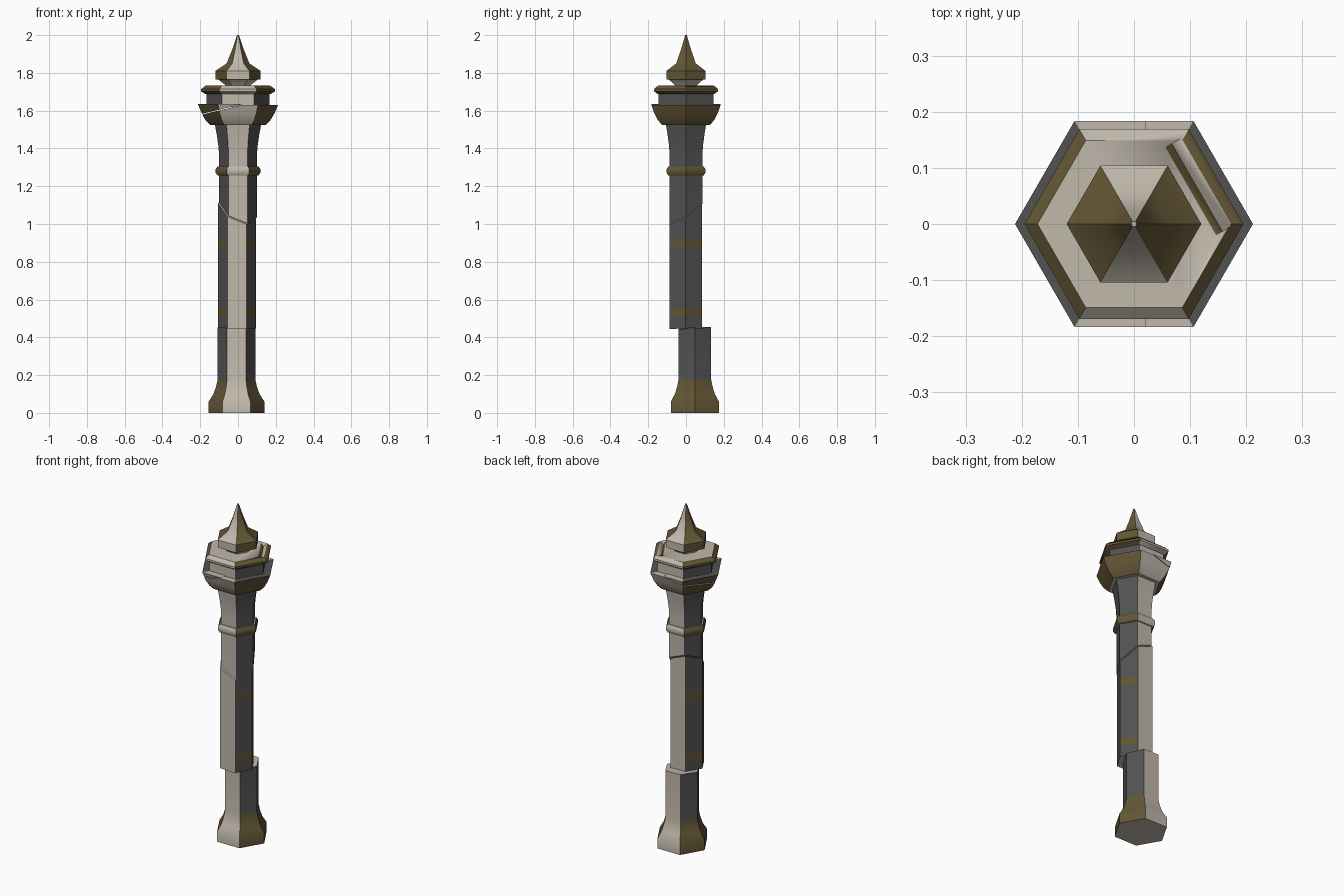
import bpy, bmesh, math
from mathutils import Vector

if "Cube" in bpy.data.objects:
    bpy.data.objects.remove(bpy.data.objects["Cube"])


def material(name, color):
    m = bpy.data.materials.new(name)
    m.diffuse_color = (*color, 1)
    m.use_nodes = True
    m.node_tree.nodes["Principled BSDF"].inputs["Base Color"].default_value = m.diffuse_color
    return m


STONE, SLATE, BRONZE = 0, 1, 2
MATS = [material("pale_stone", (0.53, 0.48, 0.41)),
        material("dark_slate", (0.085, 0.085, 0.087)),
        material("dull_bronze", (0.125, 0.092, 0.035))]


def finish(name, bm):
    """Turn a bmesh into a smooth-by-angle object."""
    bmesh.ops.recalc_face_normals(bm, faces=bm.faces)
    me = bpy.data.meshes.new(name)
    bm.to_mesh(me)
    bm.free()
    for m in MATS:
        me.materials.append(m)
    ob = bpy.data.objects.new(name, me)
    bpy.context.collection.objects.link(ob)
    bpy.ops.object.select_all(action='DESELECT')
    ob.select_set(True)
    bpy.context.view_layer.objects.active = ob
    bpy.ops.object.shade_smooth_by_angle(angle=math.radians(35))
    return ob


def hex_part(name, rings, above=None, below=None, offset=(0, 0, 0)):
    """Stack hexagons (radius, z, side colour of the band above the ring).
    Front and back stay stone; above / below are (point, normal) break planes."""
    bm = bmesh.new()
    loops = [[bm.verts.new((r * math.cos(math.pi / 3 * i), r * math.sin(math.pi / 3 * i), z))
              for i in range(6)] for r, z, c in rings]
    for (lo, hi, ring) in zip(loops, loops[1:], rings):
        for i in range(6):
            j = (i + 1) % 6
            f = bm.faces.new((lo[i], lo[j], hi[j], hi[i]))
            f.material_index = STONE if i in (1, 4) else ring[2]
    bm.faces.new(loops[0][::-1])
    bm.faces.new(loops[-1])
    for plane, sign in ((above, 1), (below, -1)):
        if plane:
            cut = bmesh.ops.bisect_plane(
                bm, geom=bm.verts[:] + bm.edges[:] + bm.faces[:], dist=1e-5,
                plane_co=plane[0], plane_no=Vector(plane[1]) * sign, clear_inner=True)
            edges = [e for e in cut['geom_cut'] if isinstance(e, bmesh.types.BMEdge)]
            for f in bmesh.ops.holes_fill(bm, edges=edges, sides=0)['faces']:
                f.material_index = STONE
    bmesh.ops.translate(bm, verts=bm.verts, vec=offset)
    return finish(name, bm)


# Break planes through the shaft and the bowl
low_break = ((0, 0, 0.45), (0.03, -0.05, 1))
high_break = ((0, 0, 1.07), (0.4, -0.6, 1))
bowl_break = ((0, 0, 1.625), (-0.24, 0, 1))

# Foot and lower shaft, slid backwards
hex_part("foot", [(0.147, 0, BRONZE), (0.147, 0.06, BRONZE), (0.122, 0.1, BRONZE),
                  (0.108, 0.14, BRONZE), (0.1, 0.175, SLATE), (0.1, 0.6, SLATE)],
         below=low_break, offset=(-0.008, 0.047, 0))

# Middle shaft with two inlaid side bands
hex_part("middle_shaft", [(0.1, 0.35, SLATE), (0.1, 0.51, BRONZE), (0.1, 0.553, SLATE),
                          (0.1, 0.877, BRONZE), (0.1, 0.92, SLATE), (0.1, 1.3, SLATE)],
         above=low_break, below=high_break, offset=(-0.006, -0.002, 0))

# Upper shaft flaring below the bowl
hex_part("upper_shaft", [(0.1, 0.9, SLATE), (0.1, 1.36, SLATE), (0.104, 1.41, SLATE),
                         (0.112, 1.465, SLATE), (0.124, 1.53, SLATE)],
         above=high_break, offset=(0, 0, 0.005))

# Collar ring
hex_part("collar", [(0.108, 1.257, BRONZE), (0.118, 1.27, BRONZE),
                    (0.118, 1.292, BRONZE), (0.108, 1.305, BRONZE)])

# Bowl, cracked in two
bowl = [(0.145, 1.523, BRONZE), (0.172, 1.55, BRONZE), (0.194, 1.587, BRONZE),
        (0.212, 1.63, SLATE), (0.17, 1.63, SLATE)]
hex_part("bowl", bowl, below=bowl_break)
hex_part("bowl_shard", bowl, above=bowl_break, offset=(0, 0, 0.004))

# Gallery wall and its cornice
hex_part("gallery_wall", [(0.168, 1.62, SLATE), (0.168, 1.695, SLATE)])
cornice = hex_part("cornice", [(0.172, 1.688, BRONZE), (0.195, 1.702, BRONZE),
                               (0.195, 1.714, BRONZE), (0.172, 1.732, BRONZE)])

# Chip gouged along the back right of the cornice deck
n, t = Vector((math.cos(math.pi / 6), 0.5, 0)), Vector((-0.5, math.cos(math.pi / 6), 0))
section = ((0.112, 1.74), (0.13, 1.71), (0.158, 1.74))
bm = bmesh.new()
ends = [[bm.verts.new(n * d + t * s + Vector((0, 0, z))) for d, z in section]
        for s in (-0.09, 0.09)]
bm.faces.new(ends[0])
bm.faces.new(ends[1][::-1])
for k in range(3):
    f = bm.faces.new((ends[0][k], ends[1][k], ends[1][(k + 1) % 3], ends[0][(k + 1) % 3]))
    f.material_index = BRONZE if k == 0 else STONE
chip = finish("chip_cutter", bm)
chip.hide_render = True
chip.hide_set(True)
mod = cornice.modifiers.new("chip", 'BOOLEAN')
mod.object = chip
mod.operation = 'DIFFERENCE'
mod.solver = 'EXACT'

# Finial: stone neck, bronze-sided cap and spire
hex_part("finial_neck", [(0.06, 1.72, STONE), (0.07, 1.738, STONE), (0.105, 1.765, STONE)])
hex_part("finial", [(0.12, 1.764, BRONZE), (0.12, 1.81, BRONZE), (0.06, 1.85, BRONZE),
                    (0.03, 1.925, BRONZE), (0.005, 2.0, BRONZE)])
